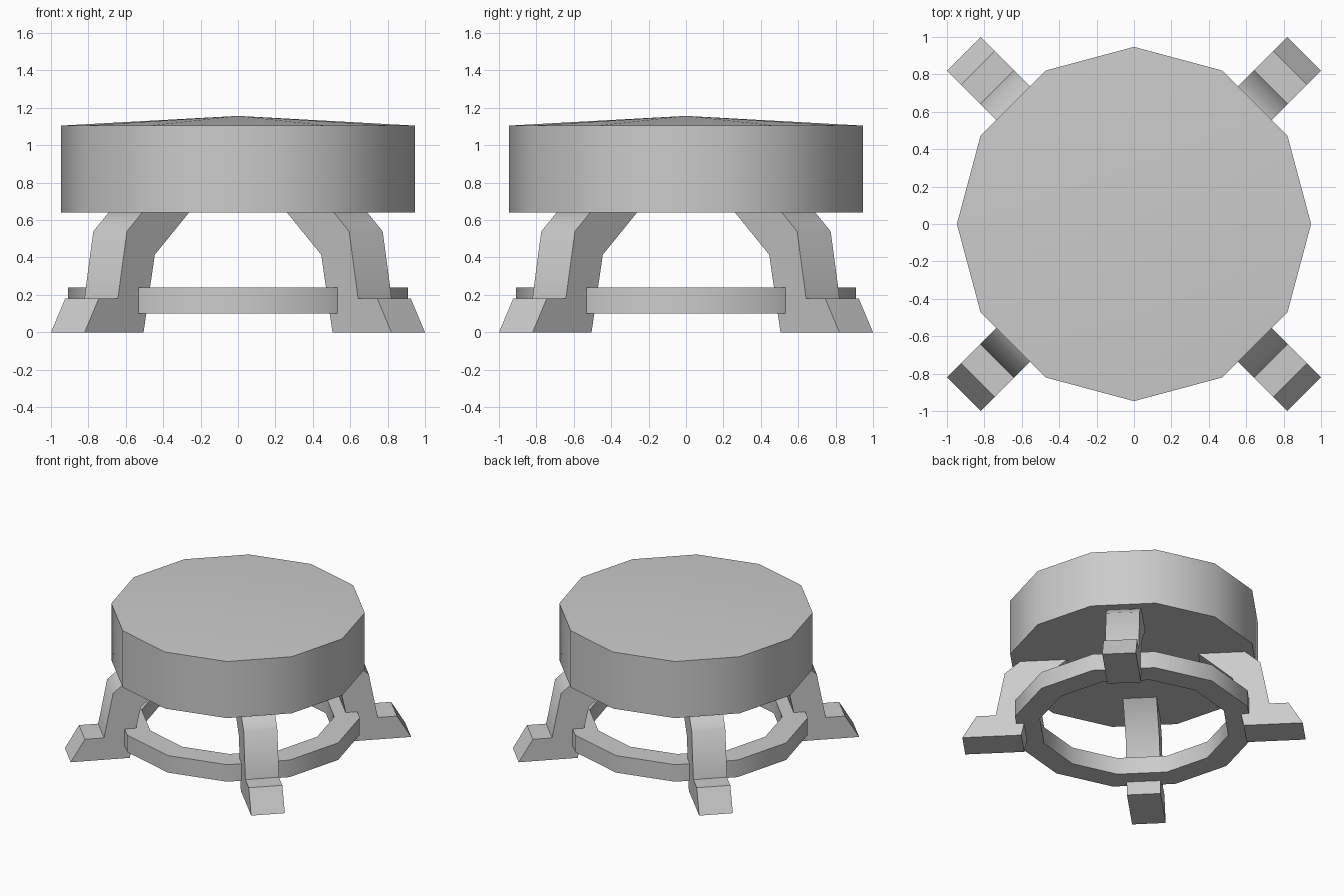
import bpy, bmesh
from math import sin, cos, pi, radians
from mathutils import Matrix

if "Cube" in bpy.data.objects:
    bpy.data.objects.remove(bpy.data.objects["Cube"])

SIDES = 12


def finish(name, bm, angle=35):
    bmesh.ops.recalc_face_normals(bm, faces=bm.faces)
    mesh = bpy.data.meshes.new(name)
    bm.to_mesh(mesh)
    bm.free()
    ob = bpy.data.objects.new(name, mesh)
    bpy.context.collection.objects.link(ob)
    bpy.ops.object.select_all(action='DESELECT')
    ob.select_set(True)
    bpy.context.view_layer.objects.active = ob
    bpy.ops.object.shade_smooth_by_angle(angle=radians(angle))
    return ob


def loop(bm, r, z):
    return [bm.verts.new((r * cos(2 * pi * i / SIDES), r * sin(2 * pi * i / SIDES), z))
            for i in range(SIDES)]


def bridge(bm, a, b):
    for i in range(SIDES):
        j = (i + 1) % SIDES
        bm.faces.new((a[i], a[j], b[j], b[i]))


# Seat: twelve-sided drum with a slightly raised centre
bm = bmesh.new()
bottom, top = loop(bm, 0.947, 0.64), loop(bm, 0.947, 1.105)
bridge(bm, bottom, top)
bm.faces.new(bottom)
apex = bm.verts.new((0, 0, 1.157))
for i in range(SIDES):
    bm.faces.new((top[i], top[(i + 1) % SIDES], apex))
finish("seat", bm)

# Footrest ring: twelve-sided band passing through the legs
bm = bmesh.new()
loops = [loop(bm, r, z) for r, z in ((0.91, 0.1), (0.91, 0.24), (0.72, 0.24), (0.72, 0.1))]
for k in range(4):
    bridge(bm, loops[k], loops[(k + 1) % 4])
finish("footrest_ring", bm)

# Legs: side profile (radius, height) given thickness, one on each diagonal
PROFILE = [(0.841, 0), (1.287, 0), (1.18, 0.18), (1.035, 0.18), (0.967, 0.54),
           (0.849, 0.642), (0.495, 0.642), (0.756, 0.415)]
HALF = 0.127
for n, name in enumerate(("back_right", "back_left", "front_left", "front_right")):
    bm = bmesh.new()
    face = bm.faces.new([bm.verts.new((r, -HALF, z)) for r, z in PROFILE])
    ext = bmesh.ops.extrude_face_region(bm, geom=[face], use_keep_orig=True)
    moved = [g for g in ext["geom"] if isinstance(g, bmesh.types.BMVert)]
    bmesh.ops.translate(bm, verts=moved, vec=(0, 2 * HALF, 0))
    bm.transform(Matrix.Rotation(pi / 4 + n * pi / 2, 4, 'Z'))
    finish(name + "_leg", bm, 45)
